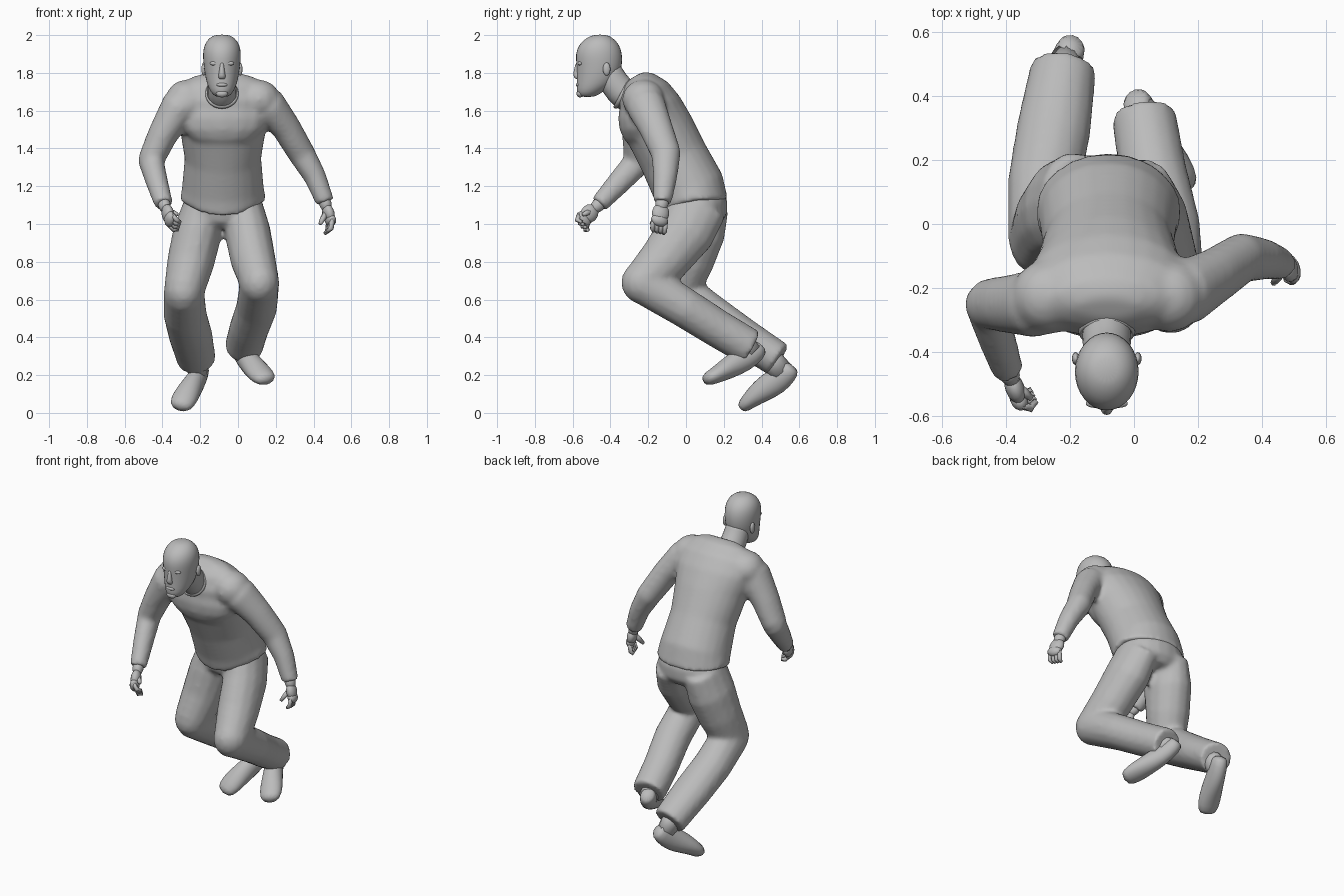
import bpy, bmesh, math
from mathutils import Vector, Matrix

if "Cube" in bpy.data.objects:
    bpy.data.objects.remove(bpy.data.objects["Cube"])

grey = bpy.data.materials.new("plain grey")
grey.use_nodes = True
grey.diffuse_color = (0.5, 0.5, 0.5, 1)
grey.node_tree.nodes["Principled BSDF"].inputs["Base Color"].default_value = (0.5, 0.5, 0.5, 1)


def tube(bm, stations, sides=14, flat=False):
    """Closed tube through stations (x, y, z, half width, half depth)."""
    pts = [Vector(s[:3]) for s in stations]
    rings = []
    for i, s in enumerate(stations):
        t = (pts[min(i + 1, len(pts) - 1)] - pts[max(i - 1, 0)]).normalized()
        if flat:
            t = Vector((0, 0, 1))
        u = Vector((1, 0, 0))
        u = (u - t * u.dot(t)).normalized()
        v = t.cross(u)
        ring = []
        for k in range(sides):
            a = 2 * math.pi * k / sides
            ring.append(bm.verts.new(pts[i] + u * s[3] * math.cos(a) + v * s[4] * math.sin(a)))
        rings.append(ring)
    for lo, hi in zip(rings, rings[1:]):
        for k in range(sides):
            n = (k + 1) % sides
            bm.faces.new((lo[k], lo[n], hi[n], hi[k]))
    bm.faces.new(rings[0][::-1])
    bm.faces.new(rings[-1])
    return rings


def ball(bm, centre, size):
    m = Matrix.Translation(centre) @ Matrix.Diagonal((*size, 1))
    bmesh.ops.create_uvsphere(bm, u_segments=14, v_segments=8, radius=1, matrix=m)


def finish(name, bm, subdivide=0, fuse=0):
    bmesh.ops.recalc_face_normals(bm, faces=bm.faces)
    me = bpy.data.meshes.new(name)
    bm.to_mesh(me)
    bm.free()
    me.materials.append(grey)
    for p in me.polygons:
        p.use_smooth = True
    ob = bpy.data.objects.new(name, me)
    bpy.context.scene.collection.objects.link(ob)
    if fuse:
        # Fuse overlapping tubes into one cloth surface
        r = ob.modifiers.new("fuse", 'REMESH')
        r.mode, r.voxel_size, r.use_smooth_shade = 'VOXEL', fuse, True
        s = ob.modifiers.new("soften", 'SMOOTH')
        s.factor, s.iterations = 0.5, 8
    if subdivide:
        ob.modifiers.new("round", 'SUBSURF').levels = subdivide
        ob.modifiers["round"].render_levels = subdivide


def part(name, stations, subdivide=1, sides=12, flat=False):
    bm = bmesh.new()
    tube(bm, stations, sides, flat)
    finish(name, bm, subdivide)


# Sweater: leaning torso, rounded shoulders and chest, two sleeves
bm = bmesh.new()
cx = -0.08
rings = tube(bm, [(cx, .042, 1.1, .23, .19), (cx, .015, 1.19, .217, .192), (cx, -.065, 1.35, .203, .182),
                  (cx, -.14, 1.5, .228, .182), (cx, -.19, 1.61, .26, .17), (cx, -.225, 1.7, .25, .14),
                  (cx, -.25, 1.765, .18, .085), (cx, -.262, 1.787, .1, .04)], 24)
for v in rings[0]:
    # Hem level at the sides and back, dipping to a point in front
    v.co.z = 1.125 - .1 * max(0, (.03 - v.co.y) / .18) ** 2
ball(bm, (cx, -.25, 1.56), (.235, .11, .16))
for side in (-1, 1):
    ball(bm, (cx + side * .19, -.225, 1.66), (.115, .115, .105))
tube(bm, [(-.2, -.23, 1.67, .1, .1), (-.32, -.25, 1.61, .1, .105), (-.4, -.25, 1.47, .08, .09),
          (-.46, -.25, 1.34, .07, .08)])
ball(bm, (-.46, -.25, 1.335), (.07, .07, .075))
tube(bm, [(-.46, -.25, 1.335, .068, .075), (-.43, -.35, 1.225, .06, .065),
          (-.393, -.46, 1.105, .05, .05)])
tube(bm, [(.04, -.23, 1.67, .1, .1), (.172, -.21, 1.62, .095, .105), (.255, -.16, 1.51, .078, .09),
          (.338, -.105, 1.37, .072, .08), (.408, -.11, 1.25, .06, .065), (.462, -.125, 1.115, .05, .05)])
finish("sweater", bm, fuse=.014)

# Collar band
bm = bmesh.new()
tilt = Matrix.Translation((-.085, -.335, 1.69)) @ Matrix.Rotation(math.radians(62), 4, 'X')
steps, tubes = 20, 6
loops = []
for i in range(steps):
    a = 2 * math.pi * i / steps
    loop = []
    for j in range(tubes):
        b = 2 * math.pi * j / tubes
        r = .083 + .008 * math.cos(b)
        loop.append(bm.verts.new(tilt @ Vector((r * math.cos(a), r * math.sin(a), .014 * math.sin(b)))))
    loops.append(loop)
for i in range(steps):
    for j in range(tubes):
        p, q, k = loops[i], loops[(i + 1) % steps], (j + 1) % tubes
        bm.faces.new((p[j], q[j], q[k], p[k]))
finish("collar", bm, 1)

# Trousers: pelvis, thighs, bent knees and loose shins
bm = bmesh.new()
tube(bm, [(cx, .04, 1.18, .185, .15), (cx, .05, 1.1, .215, .172), (cx, .06, 1.03, .205, .16),
          (cx, .065, .99, .17, .12)], 20)
legs = [((.025, .07, 1.1, .105, .155), (.05, 0, .96, .123, .155), (.08, -.115, .81, .12, .135),
         (.115, -.228, .69, .105, .114), (.098, -.005, .555, .11, .106), (.058, .17, .445, .106, .102),
         (.03, .34, .345, .102, .1)),
        ((-.185, .075, 1.1, .105, .155), (-.216, .05, .95, .13, .158), (-.25, .01, .8, .126, .138),
         (-.286, -.05, .645, .108, .12), (-.28, .13, .52, .115, .11), (-.25, .3, .405, .117, .102),
         (-.22, .49, .28, .104, .096))]
for leg in legs:
    tube(bm, leg[:4])
    ball(bm, leg[3][:3], (.106, .117, .115))
    tube(bm, leg[3:])
finish("trousers", bm, fuse=.014)

# Shoes with ankles
shoes = {
    "left": [(.0, .395, .36, .04, .045), (.012, .375, .33, .05, .06), (.045, .305, .285, .054, .072),
             (.09, .22, .235, .066, .06), (.13, .15, .195, .072, .044), (.158, .095, .17, .05, .034)],
    "right": [(-.188, .567, .25, .04, .045), (-.2, .54, .215, .05, .06), (-.225, .475, .165, .054, .076),
              (-.26, .395, .115, .066, .065), (-.29, .335, .065, .074, .046), (-.313, .29, .022, .052, .034)]}
ankles = {"left": [(.03, .27, .385, .06, .06), (.03, .35, .31, .052, .065)],
          "right": [(-.22, .42, .32, .06, .06), (-.21, .51, .21, .052, .065)]}
for side, path in shoes.items():
    part(side + "_shoe", path)
    part(side + "_ankle", ankles[side], 0)

# Neck and head
part("neck", [(-.085, -.27, 1.63, .084, .085), (-.085, -.355, 1.71, .08, .084),
              (-.085, -.41, 1.79, .076, .08), (-.085, -.42, 1.85, .07, .075)])
hx = -.085
profile = [(1.67, -.565, -.48, .035), (1.7, -.58, -.44, .062), (1.74, -.58, -.375, .081),
           (1.8, -.58, -.345, .094), (1.85, -.583, -.335, .1), (1.9, -.588, -.335, .104),
           (1.95, -.57, -.35, .096), (1.985, -.53, -.385, .07), (2.003, -.49, -.42, .035)]
part("head", [(hx, (f + b) / 2, z, w, (b - f) / 2) for z, f, b, w in profile], 1, 16, True)

# Face: nose, brow ridge, lips, eyes and ears
part("nose", [(hx, -.572, 1.765, .02, .014), (hx, -.58, 1.785, .022, .022),
              (hx, -.577, 1.82, .013, .016), (hx, -.572, 1.86, .012, .012)], 1, 8, True)
bm = bmesh.new()
ball(bm, (hx, -.57, 1.737), (.03, .013, .011))
ball(bm, (hx, -.56, 1.69), (.032, .02, .02))
finish("lips_and_chin", bm)
for side, s in (("left", 1), ("right", -1)):
    bm = bmesh.new()
    ball(bm, (hx + s * .036, -.56, 1.85), (.03, .014, .012))
    ball(bm, (hx + s * .036, -.553, 1.82), (.018, .01, .008))
    finish(side + "_brow_and_eye", bm)
    bm = bmesh.new()
    ball(bm, (hx + s * .097, -.42, 1.82), (.012, .02, .035))
    finish(side + "_ear", bm)


def hand(name, wrist, knuckles, tip, across, thumb):
    """Palm, four curled fingers and a thumb."""
    w, k, t, a, th = map(Vector, (wrist, knuckles, tip, across, thumb))
    d = (k - w).normalized()
    a = (a - d * a.dot(d)).normalized()
    n = d.cross(a)
    bm = bmesh.new()
    frame = Matrix((a, d, n)).transposed().to_4x4()
    for where, size in ((w, (.036, .05, .032)), (w.lerp(k, .6), (.048, .055, .03)), (k, (.048, .034, .028))):
        frame.translation = where
        m = frame @ Matrix.Diagonal((*size, 1))
        bmesh.ops.create_uvsphere(bm, u_segments=12, v_segments=8, radius=1, matrix=m)
    for i in range(4):
        o = a * (i - 1.5) * .023
        mid = k.lerp(t, .5) + o + d * .02
        tube(bm, [(*(k + o), .014, .014), (*mid, .014, .014), (*(t + o * .8), .01, .01)], 6)
    base = w.lerp(k, .4)
    tube(bm, [(*base, .018, .018), (*base.lerp(th, .6), .016, .016), (*th, .01, .01)], 6)
    finish(name, bm)


hand("left_hand", (.462, -.127, 1.11), (.49, -.14, 1.02), (.465, -.145, .955),
     (.35, -1, 0), (.435, -.185, 1.0))
hand("right_hand", (-.39, -.465, 1.1), (-.36, -.543, 1.025), (-.312, -.535, .99),
     (.2, -.6, .75), (-.32, -.545, 1.05))
